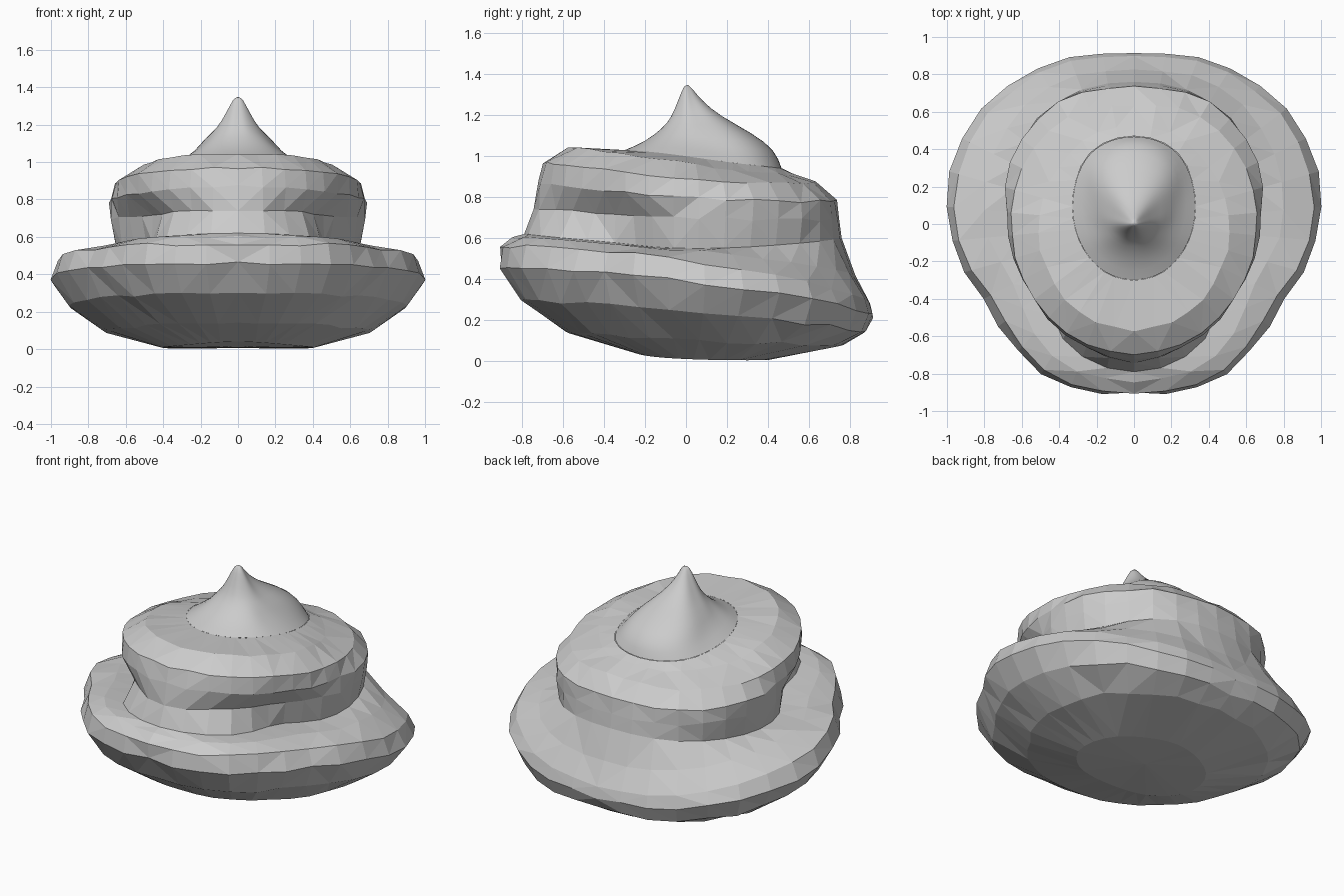
import bpy, bmesh, math, random

if "Cube" in bpy.data.objects:
    bpy.data.objects.remove(bpy.data.objects["Cube"])

random.seed(4)
SEGS = 34


def spline(v, t):
    """Smooth radius through 7 control values, t from 0 (front) to 1 (back), mirrored at both ends."""
    n = len(v) - 1
    u = t * n
    i = min(int(u), n - 1)
    f = u - i

    def g(k):
        k = abs(k)
        return v[k] if k <= n else v[2 * n - k]
    a, b, c, d = g(i - 1), g(i), g(i + 1), g(i + 2)
    return b + 0.5 * f * (c - a + f * (2 * a - 5 * b + 4 * c - d + f * (3 * (b - c) + d - a)))


def loft(name, rings, bottom=None, top=None, jitter=0.0, subdiv=0):
    """Each ring: (heights front/side/back, radii every 30 degrees front to back)."""
    bm = bmesh.new()
    loops = []
    for k, ((zf, zs, zb), radii) in enumerate(rings):
        j = jitter if 0 < k < len(rings) - 1 else 0
        noise = [(random.uniform(-j, j), random.uniform(-j, j)) for _ in range(SEGS)]
        loop = []
        for i in range(SEGS):
            a = 2 * math.pi * i / SEGS
            t = min(i, SEGS - i) / (SEGS / 2)
            dr, dz = noise[min(i, SEGS - i)]
            r = spline(radii, t) + dr
            even = (zf + zb + 2 * zs) / 4
            z = even + (zf - zb) / 2 * math.cos(a) + (zf + zb - 2 * zs) / 4 * math.cos(2 * a) + dz
            loop.append(bm.verts.new((r * math.sin(a), -r * math.cos(a), z)))
        loops.append(loop)
    for lo, hi in zip(loops, loops[1:]):
        for i in range(SEGS):
            n = (i + 1) % SEGS
            bm.faces.new((lo[i], lo[n], hi[n], hi[i]))
    for point, loop in ((bottom, loops[0]), (top, loops[-1])):
        if point:
            v = bm.verts.new(point)
            for i in range(SEGS):
                n = (i + 1) % SEGS
                bm.faces.new((loop[i], v, loop[n]) if point is bottom else (loop[i], loop[n], v))
    if not subdiv:
        bmesh.ops.triangulate(bm, faces=bm.faces[:])
    bmesh.ops.recalc_face_normals(bm, faces=bm.faces[:])
    mesh = bpy.data.meshes.new(name)
    bm.to_mesh(mesh)
    bm.free()
    ob = bpy.data.objects.new(name, mesh)
    bpy.context.collection.objects.link(ob)
    if subdiv:
        mod = ob.modifiers.new("soft", 'SUBSURF')
        mod.levels = mod.render_levels = subdiv
        mesh.shade_smooth()
    return ob


# Rings shared between neighbouring tiers
groove = ((.62, .55, .60), (.79, .73, .55, .64, .71, .77, .76))
shoulder = ((1.03, 1.0, .94), (.30, .30, .30, .32, .37, .45, .47))

# Wide lower fold, drooping towards the back
loft("lower_fold", [
    ((.04, .01, .005), (.25, .27, .33, .40, .42, .40, .40)),
    ((.14, .10, .08), (.58, .61, .62, .69, .77, .78, .76)),
    ((.30, .24, .14), (.80, .84, .81, .89, .95, .93, .87)),
    ((.46, .39, .22), (.91, .94, .90, .99, 1.03, .98, .91)),
    ((.56, .49, .28), (.90, .92, .86, .95, .98, .95, .90)),
    ((.60, .54, .42), (.84, .84, .72, .80, .84, .86, .82)),
    groove,
], bottom=(0, .1, .01), jitter=.009)

# Middle fold with recessed front corners and an overhanging rim
loft("middle_fold", [
    groove,
    ((.74, .70, .69), (.75, .65, .57, .66, .74, .77, .75)),
    ((.87, .80, .78), (.72, .70, .66, .68, .74, .77, .73)),
    ((.97, .89, .87), (.70, .69, .67, .655, .67, .67, .63)),
    ((1.05, .965, .91), (.57, .55, .53, .51, .51, .52, .52)),
    shoulder,
], jitter=.008)

# Smooth peak with a soft lobe trailing to the back
loft("peak", [
    shoulder,
    ((1.07, 1.07, 1.03), (.20, .20, .21, .21, .27, .40, .44)),
    ((1.14, 1.13, 1.11), (.11, .12, .14, .16, .21, .31, .33)),
    ((1.19, 1.18, 1.20), (.07, .08, .09, .11, .12, .16, .16)),
    ((1.28, 1.27, 1.27), (.035, .04, .05, .06, .06, .07, .08)),
    ((1.34, 1.34, 1.33), (.012, .015, .02, .025, .025, .03, .03)),
], top=(0, .01, 1.35), subdiv=1)
